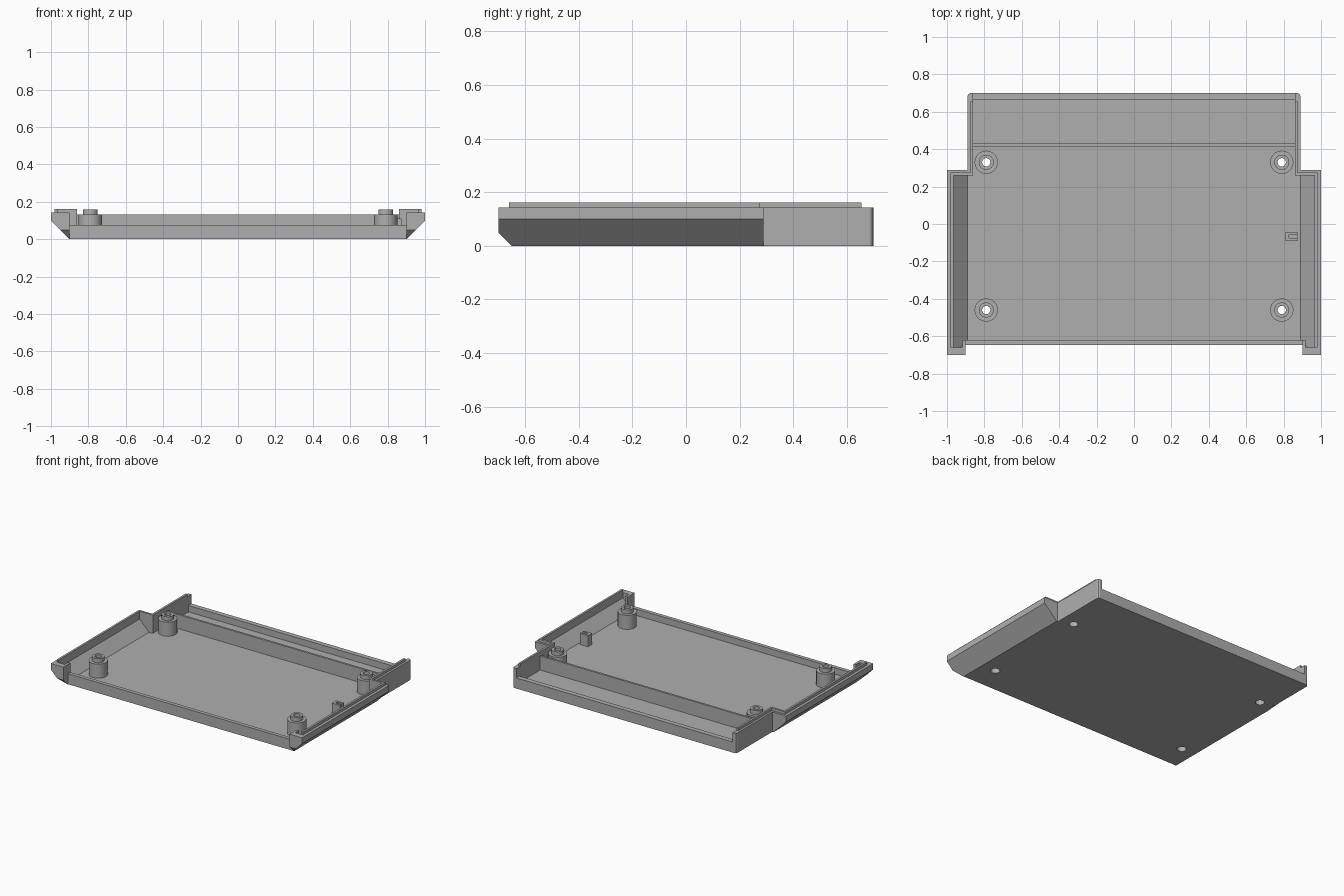
import bpy, bmesh, math

if "Cube" in bpy.data.objects:
    bpy.data.objects.remove(bpy.data.objects["Cube"])

grey = bpy.data.materials.new("plain grey plastic")
grey.diffuse_color = (0.43, 0.43, 0.43, 1)
grey.use_nodes = True
grey.node_tree.nodes["Principled BSDF"].inputs["Base Color"].default_value = grey.diffuse_color


def finish(name, bm):
    bmesh.ops.recalc_face_normals(bm, faces=bm.faces)
    me = bpy.data.meshes.new(name)
    bm.to_mesh(me)
    bm.free()
    me.materials.append(grey)
    ob = bpy.data.objects.new(name, me)
    bpy.context.collection.objects.link(ob)
    return ob


def hull(name, pts):
    bm = bmesh.new()
    for p in pts:
        bm.verts.new(p)
    bmesh.ops.convex_hull(bm, input=bm.verts)
    bmesh.ops.dissolve_limit(bm, angle_limit=0.01, verts=bm.verts, edges=bm.edges)
    return finish(name, bm)


def box(name, x0, x1, y0, y1, z0, z1):
    return hull(name, [(x, y, z) for x in (x0, x1) for y in (y0, y1) for z in (z0, z1)])


def rect(hw, y0, y1, z):
    return [(x, y, z) for x in (-hw, hw) for y in (y0, y1)]


def boolean(target, other, op):
    mod = target.modifiers.new(op, 'BOOLEAN')
    mod.operation = op
    mod.solver = 'EXACT'
    mod.object = other
    bpy.context.view_layer.objects.active = target
    bpy.ops.object.modifier_apply(modifier=mod.name)
    bpy.data.objects.remove(other)


def lathe(name, profile, x, y, closed=False, n=40):
    bm = bmesh.new()
    rings = [[bm.verts.new((x + r * math.cos(math.tau * i / n),
                            y + r * math.sin(math.tau * i / n), z))
              for i in range(n)] for r, z in profile]
    for a, b in zip(rings, rings[1:]):
        for i in range(n):
            j = (i + 1) % n
            bm.faces.new((a[i], a[j], b[j], b[i]))
    if closed:
        bm.faces.new(rings[0])
        bm.faces.new(rings[-1])
    return finish(name, bm)


TOP, LIP, FLOOR, LOW = 0.143, 0.162, 0.03, 0.076

# Outer shell: wide body with sloped sides and front, plus narrower rear body
shell = hull("case_shell", rect(0.9, -0.65, 0.29, 0) + rect(0.95, -0.7, 0.29, 0.05)
             + rect(1, -0.7, 0.29, 0.1) + rect(1, -0.7, 0.29, TOP))
rear = [(s * x, y, z) for s in (-1, 1) for z in (0, TOP)
        for x, y in ((0.89, 0.1), (0.89, 0.685), (0.885, 0.695), (0.875, 0.7))]
boolean(shell, hull("rear_body", rear), 'UNION')

# Hollow inside, and openings for the front and rear panels
boolean(shell, hull("main_cavity", rect(0.89, -0.62, 0.26, FLOOR)
                    + rect(0.93, -0.66, 0.26, 0.07)
                    + rect(0.965, -0.66, 0.26, 0.105)
                    + rect(0.965, -0.66, 0.26, 0.3)), 'DIFFERENCE')
boolean(shell, box("rear_cavity", -0.86, 0.86, 0, 0.665, FLOOR, 0.3), 'DIFFERENCE')
boolean(shell, box("front_opening", -0.9, 0.9, -0.9, -0.647, -0.1, 0.3), 'DIFFERENCE')
boolean(shell, box("rear_opening", -0.86, 0.86, 0.6, 0.9, LOW, 0.3), 'DIFFERENCE')

# Low front wall and rear divider
box("front_wall", -0.9, 0.9, -0.647, -0.62, 0, LOW)
box("rear_divider", -0.86, 0.86, 0.415, 0.43, FLOOR - 0.005, 0.131)

# Screw posts with matching holes in the floor
post = [(0.03, 0), (0.03, 0.08), (0.022, 0.08), (0.022, 0.16), (0.04, 0.16),
        (0.04, 0.131), (0.062, 0.131), (0.062, FLOOR)]
for x in (-0.79, 0.79):
    for y in (-0.46, 0.33):
        boolean(shell, lathe("hole", [(0.03, -0.1), (0.03, 0.1)], x, y, True), 'DIFFERENCE')
        ob = lathe("screw_post", post, x, y)
        bpy.ops.object.select_all(action='DESELECT')
        ob.select_set(True)
        bpy.context.view_layer.objects.active = ob
        bpy.ops.object.shade_smooth_by_angle(angle=math.radians(35))

# Mirrored side details: panel guides and the raised rim lip
for side, s in (("left", -1), ("right", 1)):
    def part(name, x0, x1, *rest):
        return box(side + "_" + name, s * x0, s * x1, *rest)
    part("front_guide", 0.9, 0.918, -0.662, -0.62, FLOOR, TOP)
    part("side_lip", 0.965, 0.98, -0.66, 0.275, TOP - 0.003, LIP)
    part("step_lip", 0.86, 0.965, 0.26, 0.275, TOP - 0.003, LIP)
    part("rear_lip", 0.86, 0.875, 0.275, 0.655, TOP - 0.003, LIP)

# Small slotted cable post
clip = box("slotted_post", 0.81, 0.875, -0.09, -0.042, FLOOR - 0.005, 0.11)
boolean(clip, box("slot", 0.83, 0.9, -0.075, -0.057, 0.05, 0.2), 'DIFFERENCE')
